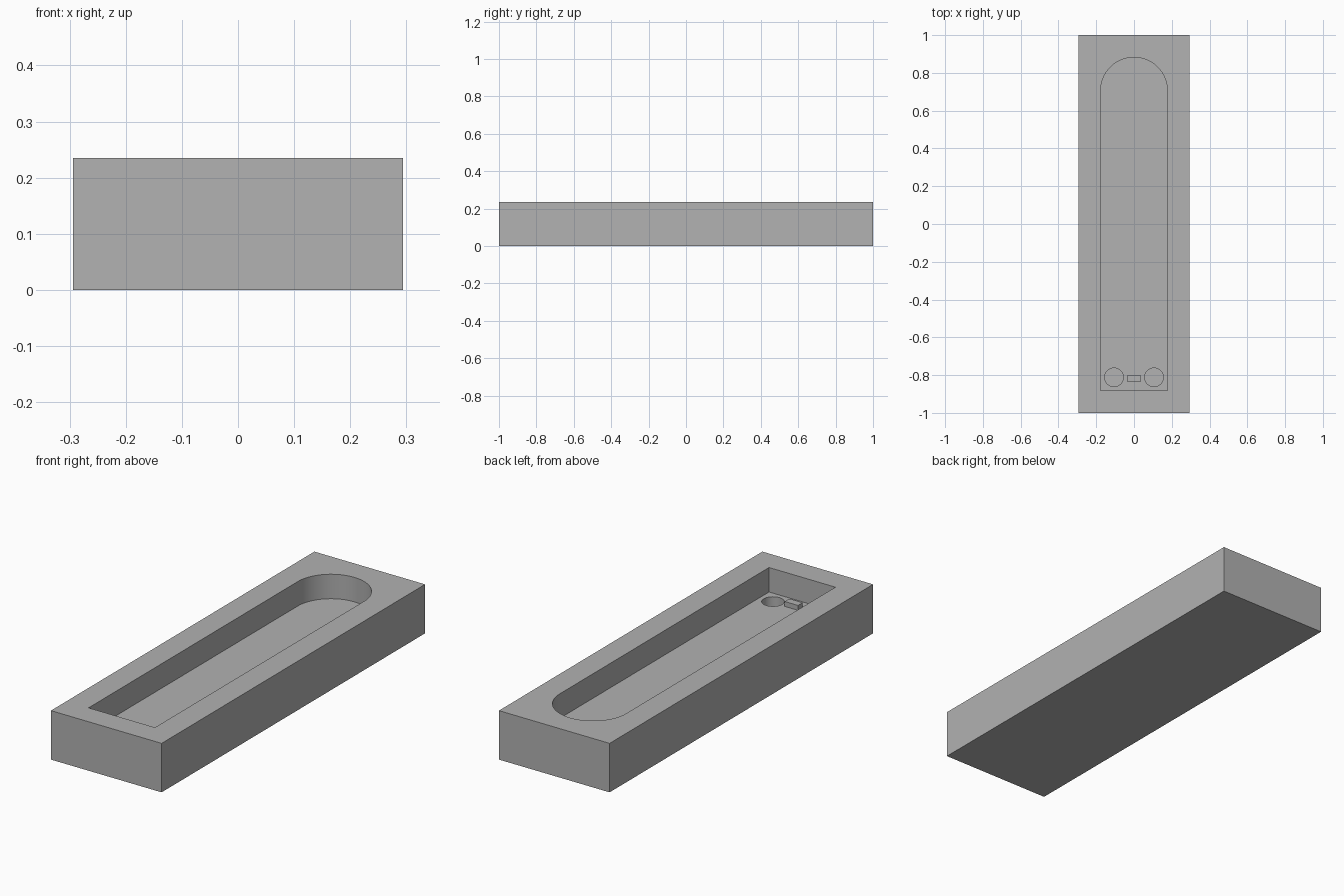
import bpy
import bmesh
from math import cos, sin, pi, radians

if "Cube" in bpy.data.objects:
    bpy.data.objects.remove(bpy.data.objects["Cube"], do_unlink=True)

U = 2 / 17                      # design unit
WIDTH, LENGTH, HEIGHT = 5 * U, 17 * U, 2 * U
FLOOR = U                       # height of the pocket floor
POCKET_R, POCKET_END = 1.5 * U, 7.5 * U

grey = bpy.data.materials.new("plain grey")
grey.use_nodes = True
grey.diffuse_color = (0.445, 0.445, 0.445, 1)
grey.node_tree.nodes["Principled BSDF"].inputs["Base Color"].default_value = grey.diffuse_color


def prism(name, outline, z0, z1):
    """Extrude a counter-clockwise outline from z0 to z1."""
    bm = bmesh.new()
    base = bm.faces.new([bm.verts.new((x, y, z0)) for x, y in outline])
    top = bmesh.ops.extrude_face_region(bm, geom=[base])["geom"]
    verts = [v for v in top if isinstance(v, bmesh.types.BMVert)]
    bmesh.ops.translate(bm, verts=verts, vec=(0, 0, z1 - z0))
    bmesh.ops.recalc_face_normals(bm, faces=bm.faces)
    mesh = bpy.data.meshes.new(name)
    bm.to_mesh(mesh)
    bm.free()
    mesh.materials.append(grey)
    obj = bpy.data.objects.new(name, mesh)
    bpy.context.collection.objects.link(obj)
    return obj


def rectangle(w, l, cy=0):
    return [(sx * w / 2, cy + sy * l / 2) for sx, sy in ((-1, -1), (1, -1), (1, 1), (-1, 1))]


def arc(cx, cy, r, sweep, steps):
    return [(cx + r * cos(sweep * i / steps), cy + r * sin(sweep * i / steps))
            for i in range(steps + 1)]


def cut(target, cutter):
    """Subtract the cutter for good and remove it."""
    cutter.hide_render = True
    mod = target.modifiers.new("cut", "BOOLEAN")
    mod.operation, mod.solver, mod.object = "DIFFERENCE", "EXACT", cutter
    bpy.ops.object.select_all(action="DESELECT")
    bpy.context.view_layer.objects.active = target
    target.select_set(True)
    bpy.ops.object.modifier_apply(modifier=mod.name)
    bpy.data.objects.remove(cutter, do_unlink=True)


# Block body
body = prism("block_body", rectangle(WIDTH, LENGTH), 0, HEIGHT)

# Long pocket, square at the front and round at the back
pocket = [(-POCKET_R, -POCKET_END), (POCKET_R, -POCKET_END)]
pocket += arc(0, POCKET_END - POCKET_R, POCKET_R, pi, 48)
cut(body, prism("pocket_cutter", pocket, FLOOR, HEIGHT + U))

# Pair of round holes in the pocket floor
for side in (-1, 1):
    hole = arc(side * 0.9 * U, -6.9 * U, 0.42 * U, 2 * pi, 48)[:-1]
    cut(body, prism("hole_cutter", hole, FLOOR / 2, FLOOR + U / 2))

bpy.ops.object.shade_smooth_by_angle(angle=radians(30))

# Small raised tab between the holes
prism("raised_tab", rectangle(0.6 * U, 0.3 * U, -6.95 * U), FLOOR - 0.05 * U, FLOOR + 0.2 * U)
